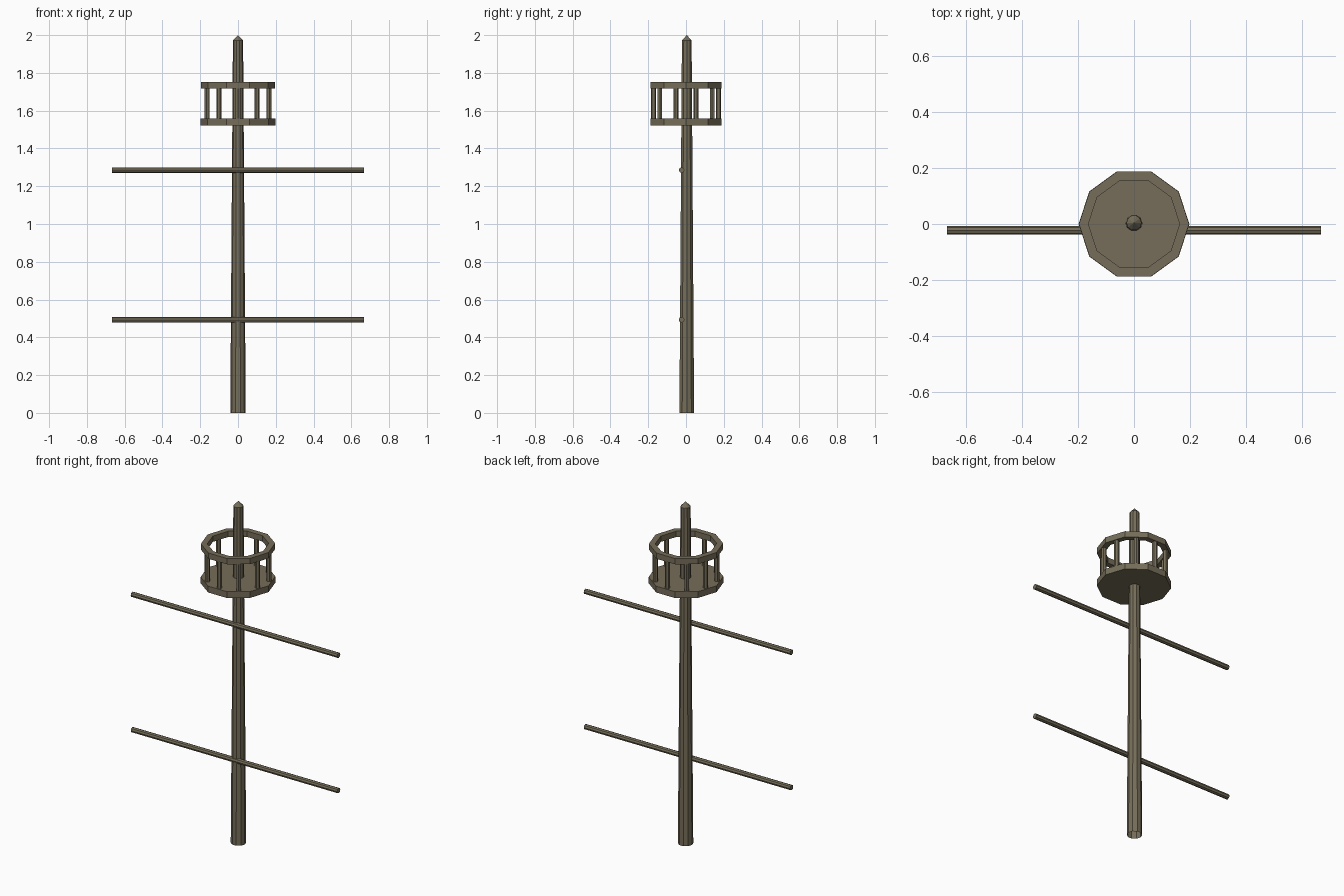
import bpy, bmesh
from math import cos, sin, pi, radians
from mathutils import Matrix, Vector

if "Cube" in bpy.data.objects:
    bpy.data.objects.remove(bpy.data.objects["Cube"])

wood = bpy.data.materials.new("weathered_wood")
wood.diffuse_color = (0.18, 0.155, 0.10, 1)
wood.use_nodes = True
wood.node_tree.nodes["Principled BSDF"].inputs["Base Color"].default_value = wood.diffuse_color


def finish(name, bm):
    bmesh.ops.recalc_face_normals(bm, faces=bm.faces)
    mesh = bpy.data.meshes.new(name)
    bm.to_mesh(mesh)
    bm.free()
    mesh.materials.append(wood)
    obj = bpy.data.objects.new(name, mesh)
    bpy.context.collection.objects.link(obj)
    return obj


def lathe(name, profile, sides, centre=(0, 0), closed=False):
    """Revolve (radius, z) points about a vertical axis, flat faceted."""
    bm = bmesh.new()
    rings = []
    for r, z in profile:
        n = sides if r > 0 else 1
        rings.append([bm.verts.new((centre[0] + r * cos(2 * pi * i / sides),
                                    centre[1] + r * sin(2 * pi * i / sides), z))
                      for i in range(n)])
    pairs = list(zip(rings, rings[1:] + rings[:1]))
    for a, b in pairs if closed else pairs[:-1]:
        for i in range(sides):
            j = (i + 1) % sides
            quad = [a[i % len(a)], a[j % len(a)], b[j % len(b)], b[i % len(b)]]
            bm.faces.new(list(dict.fromkeys(quad)))
    return finish(name, bm)


def rod(name, radius, length, sides, matrix):
    bm = bmesh.new()
    bmesh.ops.create_cone(bm, cap_ends=True, segments=sides, radius1=radius,
                          radius2=radius, depth=length, matrix=matrix)
    return finish(name, bm)


# Tapered mast with pointed tip, open at the foot
lathe("mast", [(0.041, 0), (0.027, 1.972), (0, 2.0)], 10, centre=(0, 0.004))

# Lookout floor and top rail
lathe("lookout_floor", [(0, 1.521), (0.198, 1.521), (0.198, 1.558), (0, 1.558)], 10)
lathe("lookout_rail", [(0.163, 1.718), (0.197, 1.718), (0.197, 1.752), (0.163, 1.752)],
      10, closed=True)

# Posts at the middle of each rail side
for k in range(10):
    a = radians(18 + 36 * k)
    place = (Matrix.Translation((0.172 * cos(a), 0.172 * sin(a), 1.638))
             @ Matrix.Rotation(a + pi / 2, 4, 'Z')
             @ Matrix.Rotation(pi / 2, 4, 'Z') @ Matrix.Rotation(pi / 6, 4, 'Z'))
    rod(f"rail_post_{k + 1}", 0.014, 0.17, 6, place)

# Horizontal yards across the front of the mast
for name, z in (("lower_yard", 0.493), ("upper_yard", 1.285)):
    rod(name, 0.015, 1.336, 8,
        Matrix.Translation((0, -0.023, z)) @ Matrix.Rotation(pi / 2, 4, 'Y'))
